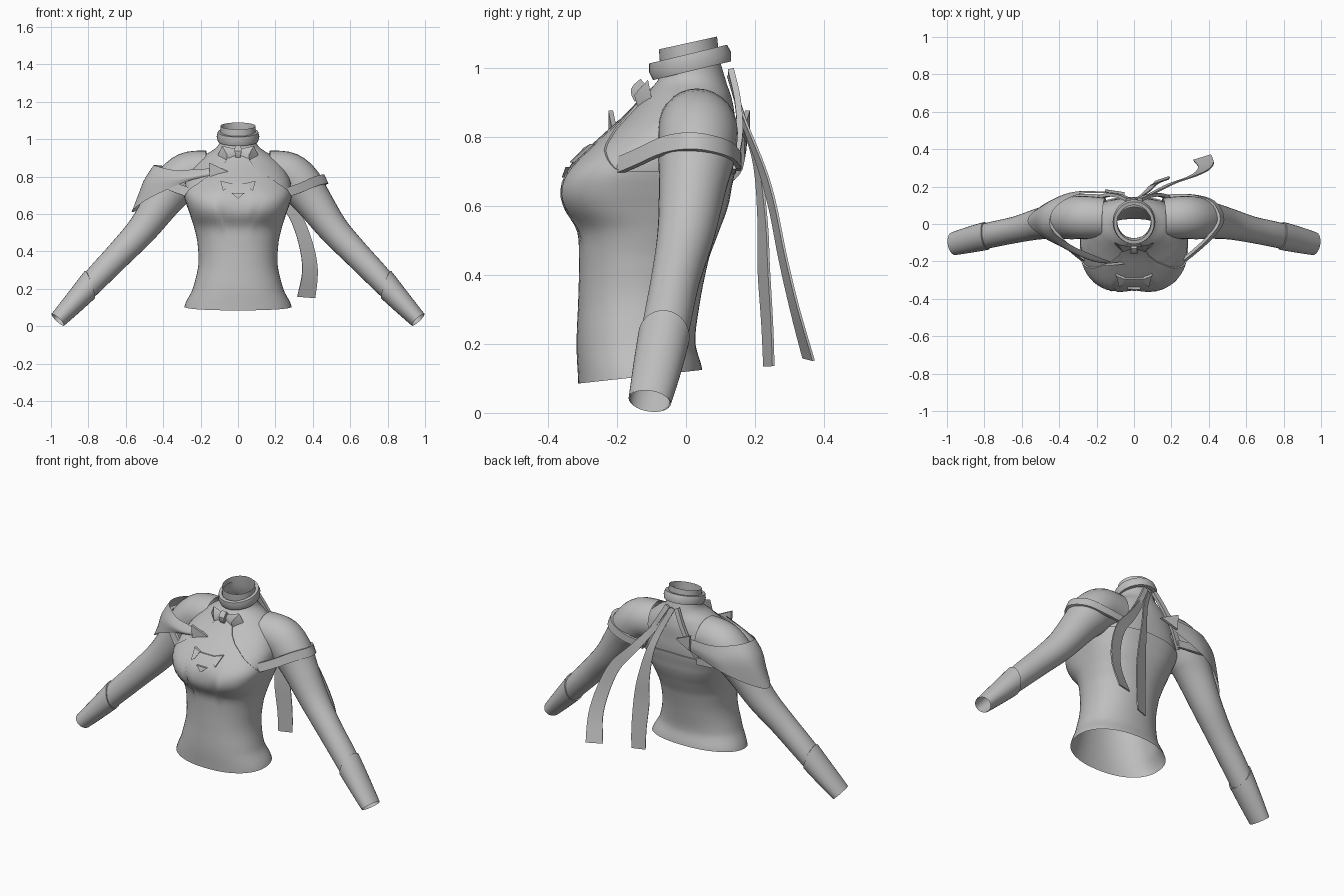
import bpy, math
from mathutils import Vector
from mathutils.bvhtree import BVHTree

if "Cube" in bpy.data.objects:
    bpy.data.objects.remove(bpy.data.objects["Cube"])

grey = bpy.data.materials.new("soft_grey")
grey.diffuse_color = (0.52, 0.52, 0.52, 1)
grey.use_nodes = True
grey.node_tree.nodes["Principled BSDF"].inputs["Base Color"].default_value = grey.diffuse_color


def make(name, verts, faces):
    me = bpy.data.meshes.new(name)
    me.from_pydata([tuple(v) for v in verts], [], faces)
    me.materials.append(grey)
    ob = bpy.data.objects.new(name, me)
    bpy.context.collection.objects.link(ob)
    return ob


def grid(name, rows, loop=True, caps=False, ring=False):
    """Skin a list of equally long point rows."""
    n, m = len(rows[0]), len(rows)
    faces = [(j * n + i, j * n + (i + 1) % n, (j + 1) % m * n + (i + 1) % n, (j + 1) % m * n + i)
             for j in range(m if ring else m - 1) for i in range(n if loop else n - 1)]
    if caps:
        faces += [tuple(range(n))[::-1], tuple(range((m - 1) * n, m * n))]
    return make(name, [p for r in rows for p in r], faces)


def spline(pts, t):
    """Catmull-Rom sample of equally long tuples, t from 0 to 1."""
    f = min(max(t, 0), 1) * (len(pts) - 1)
    k = min(int(f), len(pts) - 2)
    u = f - k
    a, b, c, d = (pts[min(max(k + o, 0), len(pts) - 1)] for o in (-1, 0, 1, 2))
    return [0.5 * (2 * q + (r - p) * u + (2 * p - 5 * q + 4 * r - s) * u * u + (3 * q - p - 3 * r + s) * u ** 3)
            for p, q, r, s in zip(a, b, c, d)]


def lerp_table(tab, x):
    for (x0, y0), (x1, y1) in zip(tab, tab[1:]):
        if x <= x1:
            return y0 + (y1 - y0) * (x - x0) / (x1 - x0)
    return tab[-1][1]


# Torso sections: height, half width, front y, back y, roundness
TORSO = [(.105, .28, -.305, .04, 2.2), (.2, .235, -.31, .02, 2.2), (.33, .205, -.305, .035, 2.2),
         (.45, .21, -.303, .06, 2.2), (.53, .228, -.31, .09, 2.3), (.6, .25, -.355, .115, 2.6),
         (.65, .268, -.363, .125, 2.7), (.7, .283, -.342, .135, 2.7), (.75, .285, -.295, .14, 2.5),
         (.8, .27, -.24, .14, 2.3), (.87, .23, -.165, .14, 2), (.92, .17, -.12, .13, 2),
         (.96, .11, -.085, .115, 2), (1.0, .095, -.075, .1, 2), (1.07, .093, -.078, .09, 2)]


def torso(a, z, grow=0.0):
    """Point on the body; a = 0 is the front centre."""
    k = next((i for i in range(len(TORSO) - 1) if z <= TORSO[i + 1][0]), len(TORSO) - 2)
    u = (z - TORSO[k][0]) / (TORSO[k + 1][0] - TORSO[k][0])
    _, w, yf, yb, n = spline(TORSO, (k + u) / (len(TORSO) - 1))
    s, c = math.sin(a), math.cos(a)
    x = (w + grow) * math.copysign(abs(s) ** (2 / n), s)
    cy, dep = (yf + yb) / 2, (yb - yf) / 2 + grow
    y = cy - dep * math.copysign(abs(c) ** (2 / n), c)
    # slight hollow between the breasts
    if c > 0:
        y += .018 * math.exp(-(x / .06) ** 2) * math.exp(-((z - .65) / .06) ** 2)
    # hem and neck opening tilt up toward the back
    z += .11 * (y + .13) * max(0, 1 - (z - .105) / .15) + .22 * y * min(1, max(0, (z - .95) / .08))
    return Vector((x, y, z))


SEG = 56
ANG = [2 * math.pi * i / SEG for i in range(SEG)]
skin = grid("skin_and_neck", [[torso(a, .62 + .45 * j / 30) for a in ANG] for j in range(31)])

# Halter bodice: high at the front, low at the sides and back
TOP = [(0, .94), (.22, .94), (.36, .84), (.75, .765), (1.3, .7), (2, .7), (3.2, .72)]
body_rows = []
for j in range(41):
    body_rows.append([torso(a, .105 + (lerp_table(TOP, min(a, 2 * math.pi - a)) - .105) * j / 40, .007)
                      for a in ANG])
body_rows.append([torso(a, lerp_table(TOP, min(a, 2 * math.pi - a)), -.002) for a in ANG])
bodice = grid("bodice", body_rows)
tree = BVHTree.FromPolygons([v.co for v in bodice.data.vertices], [p.vertices[:] for p in bodice.data.polygons])


def on_chest(x, z, lift):
    hit = tree.ray_cast(Vector((x, -2, z)), Vector((0, 1, 0)))[0]
    return Vector((x, (hit.y if hit else -.15) - lift, z))


# Arms: centre x, y, z, radius in the front plane, radius in depth
ARM = [(.16, .03, .83, .11, .11), (.27, .035, .815, .115, .115), (.345, .03, .745, .115, .112),
       (.405, .02, .665, .1, .099), (.51, 0, .52, .082, .083), (.63, -.03, .39, .072, .071),
       (.75, -.055, .265, .066, .069), (.86, -.08, .145, .055, .066), (.963, -.105, .035, .043, .059)]


def arm_ring(t, side, grow=0.0, slant=0.0):
    pts = []
    for i in range(28):
        a = 2 * math.pi * i / 28
        tt = t + slant * math.cos(a)
        p, q, r = spline(ARM, tt), spline(ARM, tt - .01), spline(ARM, tt + .01)
        tan = (Vector(r[:3]) - Vector(q[:3])).normalized()
        nrm = Vector((0, 1, 0)).cross(tan).normalized()
        if nrm.z < 0:
            nrm.negate()
        v = Vector(p[:3]) + nrm * (p[3] + grow) * math.cos(a) + tan.cross(nrm) * (p[4] + grow) * math.sin(a)
        pts.append((v.x * side, v.y, v.z))
    return pts


def ribbon(name, pts, across, thick, steps=24, side=1):
    """Flat band: points are x, y, z, width."""
    rows = []
    for j in range(steps + 1):
        t = j / steps
        p, q, r = spline(pts, t), spline(pts, t - .02), spline(pts, t + .02)
        tan = (Vector(r[:3]) - Vector(q[:3])).normalized()
        w = Vector(across)
        w = (w - tan * w.dot(tan)).normalized()
        n, c = tan.cross(w) * thick / 2, Vector(p[:3])
        w = w * p[3] / 2
        rows.append([((v.x) * side, v.y, v.z) for v in (c + w + n, c - w + n, c - w - n, c + w - n)])
    return grid(name, rows, caps=True)


for side, tag in ((1, "left"), (-1, "right")):
    grid(tag + "_arm", [arm_ring(j / 40, side) for j in range(41)])
    # Cuff with a slanted, slightly flared top edge
    cuff = [arm_ring(.795, side, -.002, -.028)]
    cuff += [arm_ring(.795 + .205 * j / 10, side, .007 - .004 * j / 10, -.028 * (1 - j / 10)) for j in range(11)]
    grid(tag + "_cuff", cuff)
    # Off-shoulder strap
    ribbon(tag + "_shoulder_strap",
           [(.21, -.235, .70, .05), (.32, -.15, .735, .05), (.415, -.06, .775, .052), (.465, .025, .785, .052),
            (.42, .115, .765, .05), (.31, .15, .735, .045), (.18, .15, .72, .04)],
           (.4, 0, -.9), .016, side=side)
    # Halter strap down the back
    ribbon(tag + "_back_strap",
           [(.03, .13, .99, .028), (.08, .15, .9, .028), (.14, .155, .8, .028), (.2, .135, .70, .028)],
           (1, 0, .4), .018, side=side)
    # Bow wings
    w = [(0, -.125, .945), (.085, -.11, .965), (.108, -.1, .915), (.06, -.135, .87), (0, -.13, .925), (.06, -.15, .92)]
    make(tag + "_bow_wing", [(x * side, y, z) for x, y, z in w],
         [(0, 1, 5), (1, 2, 5), (2, 3, 5), (3, 4, 5), (4, 0, 5), (0, 4, 3, 2, 1)])

# Collar band
collar = []
for i in range(40):
    a = 2 * math.pi * i / 40
    row = []
    for grow, h in ((0, -.024), (.006, 0), (0, .024), (-.018, .024), (-.018, -.024)):
        x, y = (.108 + grow) * math.sin(a), .012 + (.113 + grow) * math.cos(a)
        row.append((x, y - .24 * h, 1.015 + h + .24 * (y - .012)))
    collar.append(row)
grid("collar", collar, ring=True)

# Bow knot
ribbon("bow_knot", [(0, -.125, .96, .03), (0, -.15, .935, .036), (0, -.14, .905, .026)], (1, 0, 0), .02, 6)

# Triangular chest ornament: an inset centre with notched corner pieces
def plate(name, pts, lift):
    c = (sum(p[0] for p in pts) / len(pts), sum(p[1] for p in pts) / len(pts))
    n = len(pts)
    v = [on_chest(x, z, lift) for x, z in pts] + [on_chest(x, z, 0) for x, z in pts] + [on_chest(*c, lift)]
    f = [(i, (i + 1) % n, 2 * n) for i in range(n)] + [(i, i + n, (i + 1) % n + n, (i + 1) % n) for i in range(n)]
    return make(name, v, f)


plate("chest_triangle", [(-.055, .765), (.055, .765), (.07, .74), (0, .69), (-.07, .74)], .009)
for s in (1, -1):
    plate("chest_corner", [(s * .05, .768), (s * .095, .778), (s * .08, .725), (s * .064, .735)], .014)
plate("chest_tip", [(-.035, .712), (.035, .712), (0, .682)], .014)

# Draped cape over the right shoulder
UP = [(-.13, -.2, .845), (-.22, -.165, .84), (-.34, -.11, .835), (-.445, -.02, .86),
      (-.42, .09, .86), (-.29, .16, .845), (-.13, .165, .85)]
MID = [(-.13, -.212, .825), (-.23, -.195, .805), (-.37, -.13, .79), (-.495, -.03, .77),
       (-.485, .09, .775), (-.33, .17, .77), (-.14, .172, .81)]
LOW = [(-.13, -.21, .80), (-.24, -.185, .785), (-.37, -.13, .735), (-.5, -.06, .67),
       (-.565, .035, .61), (-.38, .155, .69), (-.15, .168, .775)]
cape = []
for j in range(9):
    cape.append([spline([spline(L, i / 36) for L in (UP, MID, LOW)], j / 8) for i in range(37)])
grid("cape", cape, loop=False)

# Arrow-shaped ends of the cape
for tag, y0, y1 in (("front", -.225, -.215), ("back", .185, .17)):
    tri = [(-.155, y0, .875), (-.05, y1, .827), (-.15, y0, .785)]
    v = tri + [(x, y + math.copysign(.014, -y), z) for x, y, z in tri]
    make(tag + "_arrow_clasp", v, [(0, 1, 2), (5, 4, 3), (0, 3, 4, 1), (1, 4, 5, 2), (2, 5, 3, 0)])

# Long ribbon tails behind
ribbon("long_ribbon", [(.02, .125, .98, .025), (.1, .165, .85, .035), (.2, .215, .72, .05), (.3, .25, .6, .065),
                       (.36, .28, .45, .075), (.385, .315, .3, .085), (.365, .355, .155, .1)], (1, .25, .1), .007)
ribbon("short_ribbon", [(0, .125, .98, .025), (.06, .165, .85, .035), (.1, .205, .72, .045), (.13, .222, .55, .07),
                        (.14, .225, .42, .09), (.15, .235, .26, .085), (.15, .24, .135, .08)], (1, .35, 0), .007)

for ob in bpy.context.collection.objects:
    ob.select_set(True)
    bpy.context.view_layer.objects.active = ob
bpy.ops.object.shade_smooth_by_angle(angle=math.radians(35))
